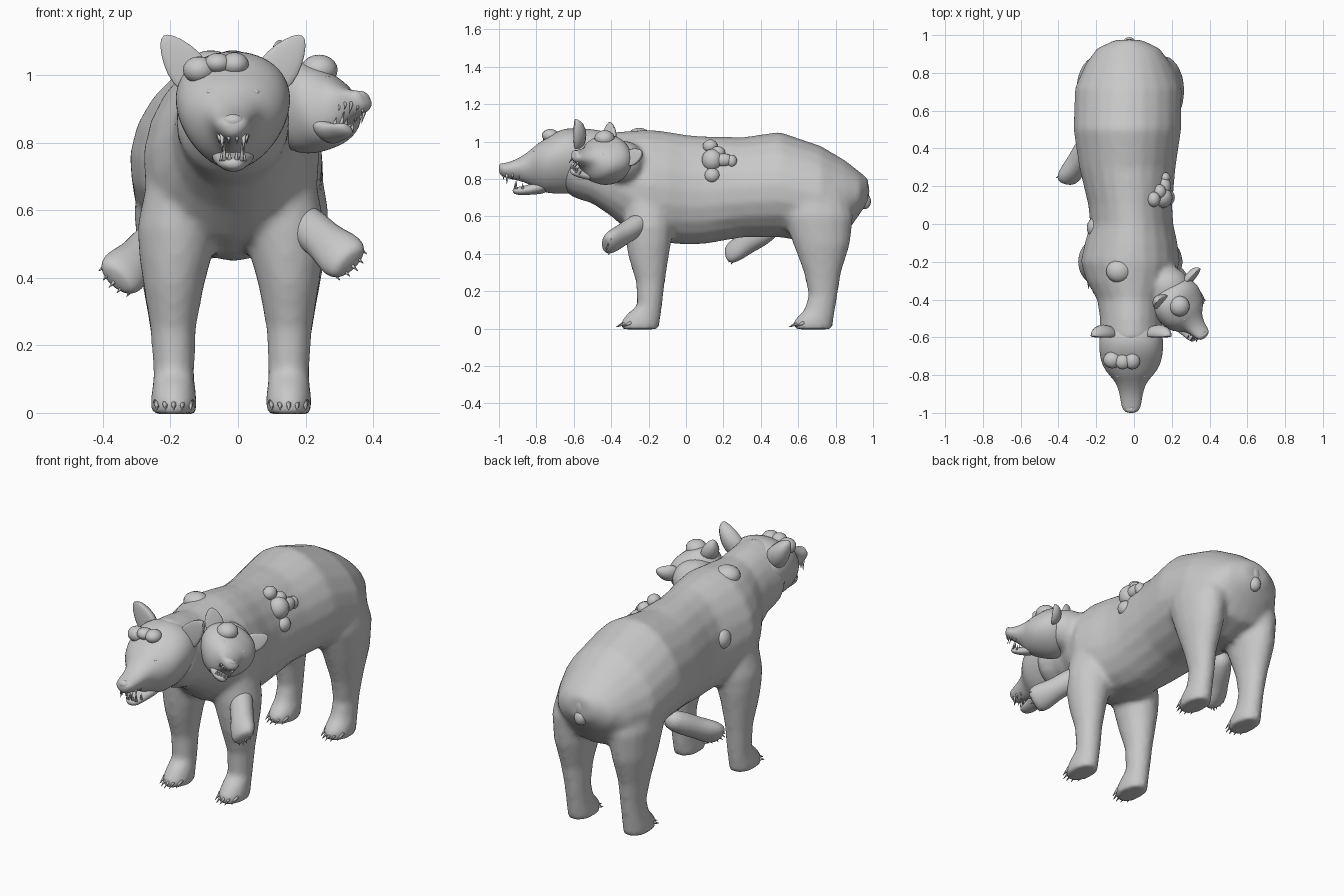
import bpy, bmesh, math
from mathutils import Matrix, Vector

if "Cube" in bpy.data.objects:
    bpy.data.objects.remove(bpy.data.objects["Cube"])

fur = bpy.data.materials.new("grey clay")
fur.diffuse_color = (0.58, 0.58, 0.58, 1)
fur.use_nodes = True
fur.node_tree.nodes["Principled BSDF"].inputs["Base Color"].default_value = fur.diffuse_color


def finish(name, bm, subdiv=0):
    bmesh.ops.recalc_face_normals(bm, faces=bm.faces)
    me = bpy.data.meshes.new(name)
    bm.to_mesh(me)
    bm.free()
    me.materials.append(fur)
    for p in me.polygons:
        p.use_smooth = True
    ob = bpy.data.objects.new(name, me)
    bpy.context.collection.objects.link(ob)
    if subdiv:
        m = ob.modifiers.new("Subdivision", 'SUBSURF')
        m.levels = m.render_levels = subdiv
    return ob


def loft(bm, rings, axis, mat=Matrix(), n=16, taper=0):
    """Skin elliptical rings (x, y, z, half width, half depth) standing across an axis."""
    loops = []
    for x, y, z, a, b in rings:
        loop = []
        for i in range(n):
            t = 2 * math.pi * i / n
            c, s = a * math.cos(t) * (1 + taper * math.sin(t)), b * math.sin(t)
            p = Vector((x + c, y, z + s)) if axis == 'Y' else Vector((x + c, y + s, z))
            loop.append(bm.verts.new(mat @ p))
        loops.append(loop)
    for l0, l1 in zip(loops, loops[1:]):
        for i in range(n):
            j = (i + 1) % n
            bm.faces.new((l0[i], l0[j], l1[j], l1[i]))
    bm.faces.new(loops[0])
    bm.faces.new(loops[-1])


def ball(bm, loc, size, mat=Matrix(), seg=16):
    m = mat @ Matrix.Translation(loc) @ Matrix.Diagonal((*size, 1))
    return bmesh.ops.create_uvsphere(bm, u_segments=seg, v_segments=seg // 2 + 2,
                                     radius=1, matrix=m)["verts"]


def spike(bm, base, tip, r, mat=Matrix()):
    base, tip = Vector(base), Vector(tip)
    d = tip - base
    m = mat @ Matrix.Translation((base + tip) / 2) @ d.to_track_quat('Z', 'Y').to_matrix().to_4x4()
    bmesh.ops.create_cone(bm, cap_ends=True, segments=7, radius1=r, radius2=0.001,
                          depth=d.length, matrix=m)


def frame(origin, forward, up, scale=(1, 1, 1)):
    """Local -y looks along forward, local z along up."""
    f = Vector(forward).normalized()
    u = Vector(up)
    u = (u - f * u.dot(f)).normalized()
    r = Matrix((u.cross(f), -f, u)).transposed()
    return Matrix.Translation(origin) @ r.to_4x4() @ Matrix.Diagonal((*scale, 1))


# Torso, neck and legs fused into one skin
body = bmesh.new()
loft(body, [(-.03, .975, .74, .07, .06), (-.03, .93, .725, .165, .112), (-.03, .85, .70, .225, .2),
            (-.03, .72, .715, .283, .262), (-.035, .50, .77, .285, .282), (-.035, .30, .755, .255, .268),
            (-.02, .10, .74, .222, .288), (-.012, 0, .742, .22, .294), (-.015, -.10, .755, .245, .298),
            (-.02, -.20, .77, .262, .294), (-.02, -.30, .785, .232, .272), (-.015, -.40, .825, .18, .225),
            (-.015, -.50, .868, .165, .2), (-.015, -.60, .888, .168, .188),
            (-.015, -.66, .89, .13, .145)], 'Y', n=20, taper=-.1)
front = [(.72, .125, -.20, .12, .13), (.55, .157, -.20, .122, .132), (.46, .165, -.20, .108, .122),
         (.38, .17, -.20, .091, .108), (.25, .172, -.19, .068, .078), (.12, .17, -.195, .061, .067),
         (.085, .17, -.22, .063, .09), (.035, .17, -.245, .069, .105), (-.004, .17, -.245, .066, .1)]
hind = [(.75, .15, .68, .11, .18), (.60, .17, .705, .118, .19), (.45, .176, .725, .1, .152),
        (.30, .176, .73, .073, .1), (.18, .17, .733, .06, .078), (.10, .17, .715, .061, .083),
        (.04, .17, .68, .069, .108), (-.004, .17, .68, .066, .102)]
for side in (-1, 1):
    for leg in (front, hind):
        loft(body, [(side * x - .02, y, z, a, b) for z, x, y, a, b in leg], 'Z')
ball(body, (.17, -.335, .89), (.13, .115, .115))     # stump carrying the second head
skin = finish("body", body)
m = skin.modifiers.new("Fuse", 'REMESH')
m.mode = 'VOXEL'
m.voxel_size = .016
m.use_smooth_shade = True
m = skin.modifiers.new("Blend", 'SMOOTH')
m.factor = .5
m.iterations = 6

# Stubby tail
tail = bmesh.new()
ball(tail, (-.025, .94, .735), (.04, .04, .07))
ball(tail, (-.025, .955, .68), (.035, .034, .042))
finish("tail", tail)

# Claws on the four standing feet
claws = bmesh.new()
for side in (-1, 1):
    for fy in (-.335, .59):
        for k in range(-2, 3):
            x = side * .17 - .02 + k * .025
            y = fy + .008 * k * k
            spike(claws, (x, y + .01, .032), (x, y - .04, .008), .011)
finish("foot_claws", claws)


def make_head(prefix, mat, ear=1.0):
    # Skull with upper muzzle, wider at the brow than the throat
    bm = bmesh.new()
    loft(bm, [(0, .15, -.015, .07, .07), (0, .09, -.01, .14, .15), (0, 0, 0, .172, .182),
              (0, -.08, -.008, .17, .175), (0, -.15, -.03, .155, .15), (0, -.20, -.033, .12, .122),
              (0, -.24, -.04, .08, .09), (0, -.30, -.05, .061, .058), (0, -.36, -.055, .053, .043),
              (0, -.39, -.052, .042, .033), (0, -.402, -.05, .02, .015)], 'Y', mat, taper=.22)
    # Lower jaw hanging open
    loft(bm, [(0, -.13, -.12, .08, .055), (0, -.20, -.148, .055, .036), (0, -.25, -.16, .044, .026),
              (0, -.30, -.165, .038, .023), (0, -.33, -.162, .024, .014)], 'Y', mat)
    finish(prefix + "_skull", bm, 2)
    # Thick cupped ears sunk into the skull
    bm = bmesh.new()
    for side in (-1, 1):
        rot = Matrix.Rotation(side * math.radians(36), 4, 'Y')
        verts = ball(bm, (0, 0, 0), (1, 1, 1))
        for v in verts:
            if v.co.y < 0:
                v.co.y *= .15
            v.co.x *= 1 - .3 * v.co.z
        m = (mat @ Matrix.Translation((side * .147, .005, .135)) @ rot
             @ Matrix.Diagonal((.056, .06, .1 * ear, 1)))
        bmesh.ops.transform(bm, matrix=m, verts=verts)
    finish(prefix + "_ears", bm)
    # Eyes and nose pad
    bm = bmesh.new()
    for side in (-1, 1):
        ball(bm, (side * .066, -.205, .048), (.015, .013, .011), mat, seg=10)
    ball(bm, (0, -.383, -.036), (.032, .02, .02), mat)
    finish(prefix + "_eyes_and_nose", bm)
    # Teeth in both jaws
    bm = bmesh.new()
    for side in (-1, 1):
        for y, x, up, low in ((-.36, .032, .04, 0), (-.378, .012, .015, 0), (-.33, .04, .015, 0),
                              (-.295, .042, .012, 0), (-.31, .026, 0, .045), (-.316, .01, 0, .022),
                              (-.275, .033, 0, .022)):
            if up:
                spike(bm, (side * x, y, -.075), (side * x, y, -.088 - up), .008, mat)
            else:
                spike(bm, (side * x, y, -.155), (side * x, y, -.145 + low), .008, mat)
    finish(prefix + "_teeth", bm)


make_head("main_head", Matrix.Translation((-.015, -.598, .9)))
make_head("second_head", frame((.207, -.405, .895), (.68, -.66, .25), (.30, .40, .85), (.84, .64, .78)), .8)


def make_paw(name, mat):
    # Stray limb ending in a flat clawed paw
    bm = bmesh.new()
    loft(bm, [(0, .08, 0, .055, .05), (0, -.04, 0, .064, .06), (0, -.11, 0, .06, .055),
              (0, -.16, 0, .069, .055), (0, -.21, 0, .077, .05), (0, -.245, 0, .066, .04),
              (0, -.258, 0, .045, .024)], 'Y', mat)
    finish(name, bm, 1)
    bm = bmesh.new()
    for k in range(-2, 3):
        y = -.245 + .006 * k * k
        spike(bm, (k * .026, y + .01, -.005), (k * .028, y - .03, -.025), .011, mat)
    finish(name + "_claws", bm)


make_paw("shoulder_paw", frame((.195, -.25, .56), (.13, -.17, -.11), (-.38, -.6, .48)))
make_paw("flank_paw", frame((-.245, .42, .51), (-.10, -.17, -.10), (.42, -.66, .49)))

# Round growths on brows, hump and flank
lumps = bmesh.new()
for loc, size in (((-.115, -.72, 1.015), (.048, .045, .04)), ((-.06, -.73, 1.035), (.04, .04, .03)),
                  ((-.01, -.725, 1.032), (.042, .045, .035)), ((.24, -.435, 1.015), (.055, .055, .045)),
                  ((-.08, -.25, 1.025), (.068, .062, .048)), ((-.205, -.02, .79), (.045, .055, .055))):
    ball(lumps, loc, size)
finish("growths", lumps)

# Tiny knobbly bud on the back
bud = bmesh.new()
for loc, size in (((.15, .14, .90), (.055, .056, .06)), ((.105, .13, .975), (.035, .04, .036)),
                  ((.18, .14, .818), (.036, .042, .04)), ((.16, .20, .90), (.035, .055, .036)),
                  ((.165, .245, .895), (.028, .028, .034)), ((.135, .17, .94), (.035, .04, .035))):
    ball(bud, loc, size)
finish("back_bud", bud)
